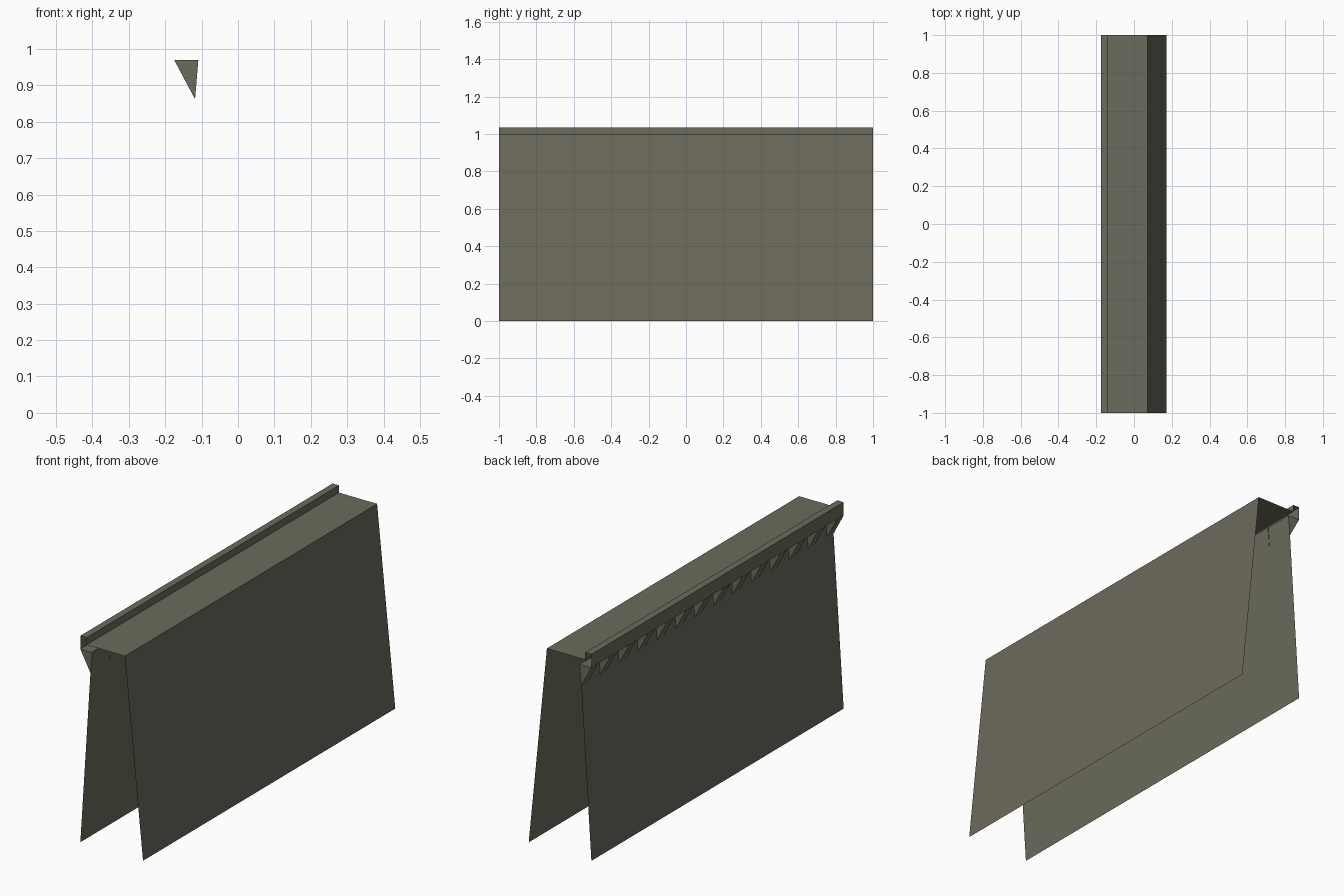
import bpy, bmesh

if "Cube" in bpy.data.objects:
    bpy.data.objects.remove(bpy.data.objects["Cube"])

# Single stone colour
stone = bpy.data.materials.new("grey_stone")
stone.diffuse_color = (0.15, 0.145, 0.106, 1)
stone.use_nodes = True
stone.node_tree.nodes["Principled BSDF"].inputs["Base Color"].default_value = stone.diffuse_color


def make_object(name, bm):
    mesh = bpy.data.meshes.new(name)
    bm.to_mesh(mesh)
    bm.free()
    mesh.materials.append(stone)
    ob = bpy.data.objects.new(name, mesh)
    bpy.context.collection.objects.link(ob)
    return ob


def sweep(bm, points, y0, y1, closed=False):
    """Stretch an (x, z) profile from y0 to y1, with end caps if closed."""
    a = [bm.verts.new((x, y0, z)) for x, z in points]
    b = [bm.verts.new((x, y1, z)) for x, z in points]
    n = len(points)
    for i in range(n if closed else n - 1):
        j = (i + 1) % n
        bm.faces.new((a[i], b[i], b[j], a[j]))
    if closed:
        bm.faces.new(a)
        bm.faces.new(b[::-1])


# Open-ended wall shell: sloped side, walkway, parapet, ledge, sloped side
bm = bmesh.new()
sweep(bm, [(0.173, 0), (0.072, 1.0), (-0.14, 1.0), (-0.14, 1.036),
           (-0.175, 1.036), (-0.175, 0.97), (-0.112, 0.97), (-0.175, 0)], -1, 1)
# profile runs so that the normals face outwards
bm.normal_update()
side = min(bm.faces, key=lambda f: -f.calc_center_median().x)
if side.normal.x < 0:
    bmesh.ops.reverse_faces(bm, faces=bm.faces[:])
make_object("wall_shell", bm)

# Row of triangular corbels under the parapet ledge
COUNT, WIDTH = 14, 0.052
step = (2 - WIDTH) / (COUNT - 1)
bm = bmesh.new()
for i in range(COUNT):
    y = -1 + i * step
    sweep(bm, [(-0.175, 0.969), (-0.109, 0.969), (-0.118, 0.862)],
          y, y + WIDTH, closed=True)
bmesh.ops.recalc_face_normals(bm, faces=bm.faces[:])
make_object("corbels", bm)
